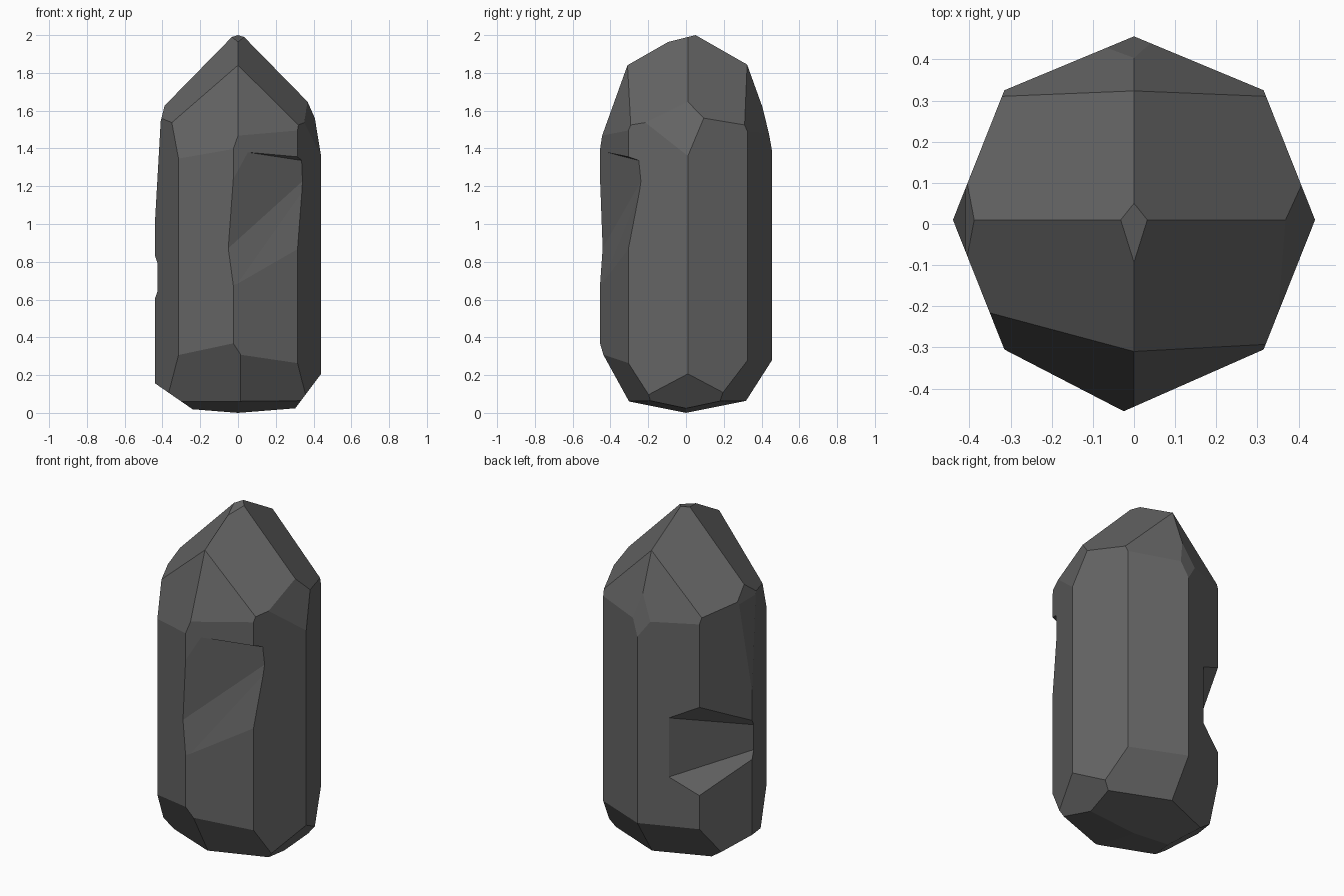
import bpy
import bmesh
from mathutils import Vector

cube = bpy.data.objects.get("Cube")
if cube:
    bpy.data.objects.remove(cube)

# One dark stone colour
stone = bpy.data.materials.new("dark_grey_stone")
stone.use_nodes = True
colour = (0.13, 0.13, 0.13, 1)
stone.diffuse_color = colour
shader = stone.node_tree.nodes["Principled BSDF"]
shader.inputs["Base Color"].default_value = colour
shader.inputs["Roughness"].default_value = 0.8


def finish(bm, name):
    bmesh.ops.recalc_face_normals(bm, faces=bm.faces[:])
    mesh = bpy.data.meshes.new(name)
    bm.to_mesh(mesh)
    bm.free()
    mesh.materials.append(stone)
    obj = bpy.data.objects.new(name, mesh)
    bpy.context.collection.objects.link(obj)
    return obj


def slice_off(bm, point, normal):
    """Remove everything beyond a plane and cap the cut."""
    geom = bm.verts[:] + bm.edges[:] + bm.faces[:]
    cut = bmesh.ops.bisect_plane(bm, geom=geom, plane_co=point, plane_no=normal,
                                 clear_outer=True, dist=0.0001)
    edges = [e for e in cut["geom_cut"] if isinstance(e, bmesh.types.BMEdge)]
    if edges:
        bmesh.ops.holes_fill(bm, edges=edges, sides=0)


def chip(target, start, end, name):
    """Carve a channel swept between two sections, overshooting both ends."""
    bm = bmesh.new()
    for a, b in zip(start, end):
        a, b = Vector(a), Vector(b)
        bm.verts.new(a.lerp(b, -0.5))
        bm.verts.new(a.lerp(b, 1.5))
    bmesh.ops.convex_hull(bm, input=bm.verts[:])
    cutter = finish(bm, name)
    cutter.hide_render = True
    mod = target.modifiers.new(name, "BOOLEAN")
    mod.operation = "DIFFERENCE"
    mod.solver = "EXACT"
    mod.object = cutter
    bpy.context.view_layer.objects.active = target
    bpy.ops.object.modifier_apply(modifier=mod.name)
    bpy.data.objects.remove(cutter)


# Eight-sided shaft
outline = [(0, .456), (-.315, .325), (-.44, .01), (-.315, -.305),
           (-.025, -.455), (.315, -.305), (.44, .01), (.315, .325)]
bm = bmesh.new()
base = bm.faces.new([bm.verts.new((x, y, 0)) for x, y in outline])
top = bmesh.ops.extrude_face_region(bm, geom=[base])["geom"]
bmesh.ops.translate(bm, vec=(0, 0, 2.1),
                    verts=[v for v in top if isinstance(v, bmesh.types.BMVert)])
bmesh.ops.recalc_face_normals(bm, faces=bm.faces[:])

# Four-sided point and shallow four-sided underside
for sx in (-1, 1):
    for sy in (-1, 1):
        slice_off(bm, (0, .01, 2.023), (sx * 1.02, sy * .57, 1))
        slice_off(bm, (0, 0, 0), (sx * .08, sy * .2, -1))

# Gable facets below the point, then bevels around the foot
facets = [
    ((0, .05, 2), (0, -.25, 1)),
    ((0, -.31, 1.84), (.41, -1, .36)),
    ((0, -.31, 1.84), (-.58, -1, .36)),
    ((0, .325, 1.84), (.4, 1, .36)),
    ((0, .325, 1.84), (-.4, 1, .36)),
    ((0, .404, 1.62), (-.1, 1, .22)),
    ((.37, .01, 1.64), (1, -.2, .25)),
    ((-.39, .01, 1.62), (-1, 0, .25)),
    ((-.41, .01, 1.53), (-1, 0, .057)),
    ((0, -.455, .33), (.36, -1, -.55)),
    ((0, -.455, .35), (-.4, -1, -.55)),
    ((0, .456, .28), (.41, 1, -.64)),
    ((0, .456, .28), (-.41, 1, -.64)),
    ((.435, 0, .2), (1, 0, -.75)),
    ((-.43, 0, .15), (-1, 0, -1.45)),
]
for point, normal in facets:
    slice_off(bm, point, normal)
crystal = finish(bm, "crystal_shaft")


# Slanted groove across the front
def groove_section(upper, valley, lower):
    v = Vector(valley)
    return [v, v + (Vector(upper) - v) * 3, v + (Vector(lower) - v) * 3]


chip(crystal,
     groove_section((-.02, -.455, 1.07), (-.02, -.425, .9), (-.025, -.455, .71)),
     groove_section((.315, -.305, 1.25), (.29, -.265, 1.18), (.315, -.305, .88)),
     "front_groove_cutter")


# Flared notch on the back corner
def notch_section(x, y, low, high):
    out = Vector((-.84, .54, 0)) * .2
    rise = Vector((0, 0, .24))
    a, b = Vector((x, y, low)), Vector((x, y, high))
    return [a, b, a + out - rise, b + out + rise]


chip(crystal, notch_section(-.16, .39, .57, .92),
     notch_section(-.41, 0, .64, .8), "back_notch_cutter")
